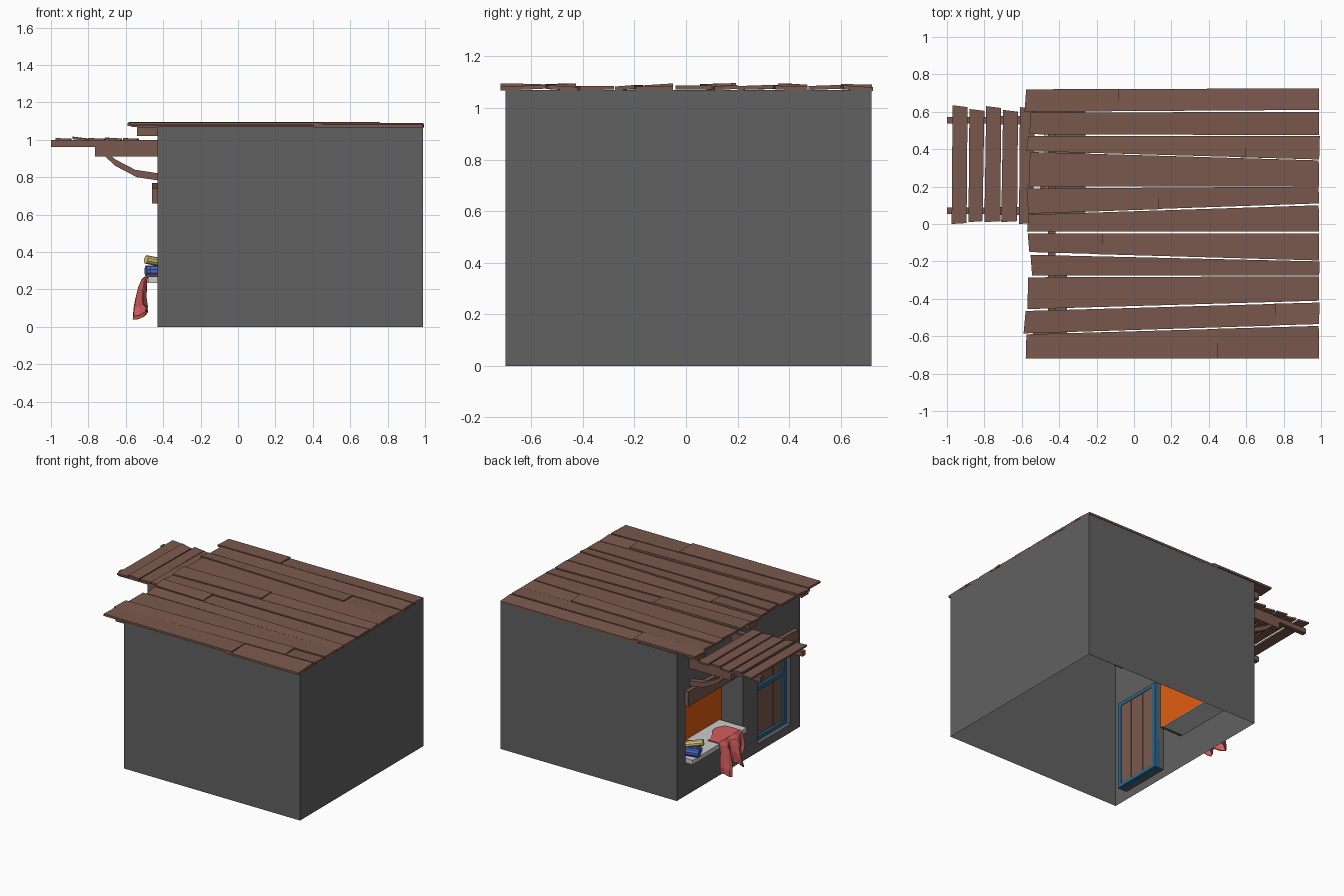
import bpy, bmesh, math, random
from mathutils import Vector

if "Cube" in bpy.data.objects:
    bpy.data.objects.remove(bpy.data.objects["Cube"])

random.seed(4)

def material(name, rgb):
    m = bpy.data.materials.new(name)
    m.diffuse_color = (*rgb, 1)
    m.use_nodes = True
    m.node_tree.nodes["Principled BSDF"].inputs["Base Color"].default_value = m.diffuse_color
    return m

WOOD = material("wood", (0.195, 0.10, 0.075))
STONE = material("dark_plaster", (0.12, 0.12, 0.12))
ORANGE = material("orange", (0.75, 0.11, 0.005))
BLUE = material("blue_paint", (0.025, 0.13, 0.25))
ROLL = material("blue_cloth", (0.06, 0.13, 0.55))
YELLOW = material("yellow_cloth", (0.75, 0.65, 0.2))
RED = material("red_cloth", (0.65, 0.11, 0.11))

def add(name, verts, faces, mat=None, recalc=True):
    me = bpy.data.meshes.new(name)
    me.from_pydata(verts, [], faces)
    if recalc:
        bm = bmesh.new()
        bm.from_mesh(me)
        bmesh.ops.remove_doubles(bm, verts=bm.verts, dist=1e-5)
        bmesh.ops.recalc_face_normals(bm, faces=bm.faces)
        bm.to_mesh(me)
        bm.free()
    ob = bpy.data.objects.new(name, me)
    bpy.context.collection.objects.link(ob)
    if mat:
        me.materials.append(mat)
    return ob

def prism(name, bottom, top, mat=None):
    n = len(bottom)
    faces = [tuple(range(n)), tuple(range(n, 2 * n))]
    faces += [(i, (i + 1) % n, n + (i + 1) % n, n + i) for i in range(n)]
    return add(name, list(bottom) + list(top), faces, mat)

def box(name, x0, x1, y0, y1, z0, z1, mat=None):
    base = [(x0, y0), (x1, y0), (x1, y1), (x0, y1)]
    return prism(name, [(*p, z0) for p in base], [(*p, z1) for p in base], mat)

def cylinder(name, centre, direction, radius, length, mat, sides=10):
    bm = bmesh.new()
    bmesh.ops.create_cone(bm, cap_ends=True, segments=sides, radius1=radius, radius2=radius, depth=length)
    me = bpy.data.meshes.new(name)
    bm.to_mesh(me)
    bm.free()
    ob = bpy.data.objects.new(name, me)
    bpy.context.collection.objects.link(ob)
    ob.location = centre
    ob.rotation_euler = Vector(direction).to_track_quat('Z', 'Y').to_euler()
    me.materials.append(mat)
    return ob

# Walls: open shell, shop side at -x with a window and a door recess
X0, X1, Y0, Y1, H = -0.43, 0.99, -0.70, 0.72, 1.07
verts, faces = [], []

def quad(*pts):
    faces.append(tuple(range(len(verts), len(verts) + 4)))
    verts.extend(pts)

ys = [Y0, -0.59, -0.21, -0.04, 0.62, Y1]
zs = [0, 0.06, 0.24, 0.70, H]
holes = {(1, 1), (1, 2), (3, 2)}
for i in range(5):
    for j in range(4):
        if (i, j) not in holes:
            a, b, c, d = ys[i], ys[i + 1], zs[j], zs[j + 1]
            quad((X0, a, c), (X0, a, d), (X0, b, d), (X0, b, c))
for y in (Y0, Y1):
    quad((X0, y, 0), (X1, y, 0), (X1, y, H), (X0, y, H))
quad((X1, Y0, 0), (X1, Y1, 0), (X1, Y1, H), (X1, Y0, H))

def reveal(a, b, c, d, x):
    loop = [(a, c), (b, c), (b, d), (a, d)]
    for p, q in zip(loop, loop[1:] + loop[:1]):
        quad((X0, *p), (X0, *q), (x, *q), (x, *p))

WX, DX = -0.26, -0.37
reveal(-0.04, 0.62, 0.24, 0.70, WX)
reveal(-0.59, -0.21, 0.06, 0.70, DX)
add("walls", verts, faces, STONE)

# Window: orange back panel, counter, long lintel
add("window_back_panel", [(WX, -0.04, 0.24), (WX, 0.62, 0.24), (WX, 0.62, 0.70), (WX, -0.04, 0.70)],
    [(0, 3, 2, 1)], ORANGE, False)
box("counter", -0.48, WX, -0.015, 0.61, 0.235, 0.268)
prism("lintel", [(-0.46, -0.64, 0.66), (-0.42, -0.64, 0.66), (-0.42, 0.63, 0.66), (-0.46, 0.63, 0.66)],
      [(-0.46, -0.64, 0.74), (-0.42, -0.64, 0.74), (-0.42, 0.63, 0.77), (-0.46, 0.63, 0.77)], WOOD)

# Door: three planks with a blue frame
for i in range(3):
    y = -0.575 + i * 0.119
    box(f"door_plank_{i+1}", DX - 0.012 + 0.004 * (i % 2), DX + 0.008, y, y + 0.114, 0.08, 0.69, WOOD)
for name, r in {"left": (-0.24, -0.21, 0.06, 0.70), "right": (-0.59, -0.56, 0.06, 0.70),
                "bottom": (-0.59, -0.21, 0.06, 0.085), "top": (-0.59, -0.21, 0.675, 0.70),
                "middle": (-0.59, -0.21, 0.42, 0.45)}.items():
    box("door_frame_" + name, DX - 0.028, DX + (0.0 if name == "middle" else 0.012), *r, BLUE)

# Roof boards: (left low y, left high y, right low y, right high y, joint x or None)
boards = [(0.60, 0.72, 0.61, 0.725, -0.10), (0.48, 0.595, 0.475, 0.60, None),
          (0.39, 0.47, 0.345, 0.47, 0.58), (0.20, 0.385, 0.20, 0.34, None),
          (0.055, 0.19, 0.11, 0.20, 0.11), (-0.04, 0.05, -0.04, 0.10, None),
          (-0.15, -0.05, -0.195, -0.05, -0.19), (-0.275, -0.165, -0.275, -0.20, None),
          (-0.455, -0.285, -0.41, -0.28, None), (-0.585, -0.465, -0.535, -0.42, 0.74),
          (-0.72, -0.59, -0.72, -0.545, 0.43)]

def board(name, x0, x1, e, z):
    tilt = random.uniform(-0.004, 0.004)
    s = random.uniform(-0.012, 0.012)
    p = [(x0 + s, e[0]), (x1, e[2]), (x1 + s / 3, e[3]), (x0, e[1])]
    zz = [z - tilt, z - tilt, z + tilt, z + tilt]
    prism(name, [(*q, h) for q, h in zip(p, zz)], [(*q, h + 0.015) for q, h in zip(p, zz)], WOOD)

for i, b in enumerate(boards):
    e, joint = b[:4], b[4]
    x0 = -0.565 + random.uniform(-0.02, 0.015)
    z = 1.068 + random.uniform(0, 0.005)
    if joint is None:
        board(f"roof_board_{i+1}", x0, 0.99, e, z)
    else:
        t = (joint - x0) / (0.99 - x0)
        lo, hi = e[0] + t * (e[2] - e[0]), e[1] + t * (e[3] - e[1])
        board(f"roof_board_{i+1}_outer", x0, joint + 0.02, (e[0], e[1], lo, hi), z + 0.008)
        board(f"roof_board_{i+1}_inner", joint - 0.02, 0.99, (lo, hi, e[2], e[3]), z)

# Rafter ends under the roof overhang
for i, y in enumerate((-0.60, 0.0, 0.60)):
    box(f"rafter_{i+1}", -0.54, -0.36, y - 0.04, y + 0.04, 1.02, 1.068, WOOD)

# Awning beams and curved braces
curve = [(-0.73, 0.955), (-0.655, 0.895), (-0.55, 0.84), (-0.42, 0.82),
         (-0.42, 0.782), (-0.54, 0.80), (-0.655, 0.86), (-0.72, 0.92)]
for side, y in (("near", 0.07), ("far", 0.555)):
    box(f"awning_beam_{side}", -1.0, X0 + 0.01, y - 0.017, y + 0.017, 0.962, 0.998, WOOD)
    box(f"awning_bracket_{side}", -0.765, X0 + 0.01, y - 0.022, y + 0.022, 0.912, 0.99, WOOD)
    prism(f"awning_brace_{side}", [(x, y - 0.02, z) for x, z in curve],
          [(x, y + 0.02, z) for x, z in curve], WOOD)

# Awning boards: (x low, x high at low y, x low, x high at high y, y low, y high, lift)
awning = [(-0.975, -0.895, -0.97, -0.89, 0.00, 0.635, 0), (-0.885, -0.81, -0.88, -0.80, 0.01, 0.615, 0.008),
          (-0.80, -0.715, -0.79, -0.71, 0.01, 0.63, 0), (-0.71, -0.625, -0.70, -0.62, 0.01, 0.61, 0.003),
          (-0.615, -0.54, -0.61, -0.53, 0.00, 0.625, 0)]
for i, (a, b, c, d, y0, y1, k) in enumerate(awning):
    p = [(a, y0, 0.996 + k), (b, y0 + 0.005, 0.994), (d, y1 - 0.01, 0.994), (c, y1, 0.996 + k)]
    prism(f"awning_board_{i+1}", p, [(x, y, z + 0.013) for x, y, z in p], WOOD)

# Cloth rolls on the counter
cylinder("blue_roll_front", (-0.43, 0.565, 0.298), (1, 0.25, 0), 0.029, 0.13, ROLL)
cylinder("blue_roll_back", (-0.40, 0.49, 0.298), (1, -0.3, 0), 0.029, 0.13, ROLL)
cylinder("yellow_roll", (-0.435, 0.53, 0.349), (1, 0.5, -0.2), 0.023, 0.13, YELLOW)

# Red cloth draped over the counter edge
path = [(-0.36, 0.275), (-0.42, 0.277), (-0.478, 0.277), (-0.497, 0.25),
        (-0.507, 0.20), (-0.513, 0.14), (-0.515, 0.09), (-0.512, 0.04)]
N = 14
cv, cf = [], []
for r, (x, z) in enumerate(path):
    hang = max(0, r - 2) / 5
    for c in range(N + 1):
        u = c / N
        y = 0.06 + 0.25 * u + 0.015 * hang * math.sin(r + 9 * u)
        fold = 0.038 * hang ** 0.7 * math.sin(u * 4.2 * math.pi + 0.4)
        ragged = hang * 0.055 * (1 - u) + 0.025 * hang * math.cos(u * 4 * math.pi)
        cx = 0.035 * math.sin(u * 5) if r == 0 else 0
        cv.append((x + cx + fold - 0.01 * hang, y, z + max(0, ragged)))
for r in range(len(path) - 1):
    for c in range(N):
        i = r * (N + 1) + c
        cf.append((i, i + 1, i + N + 2, i + N + 1))
cloth = add("red_cloth", cv, cf, RED)
mod = cloth.modifiers.new("thickness", 'SOLIDIFY')
mod.thickness = 0.008
mod.offset = 0
